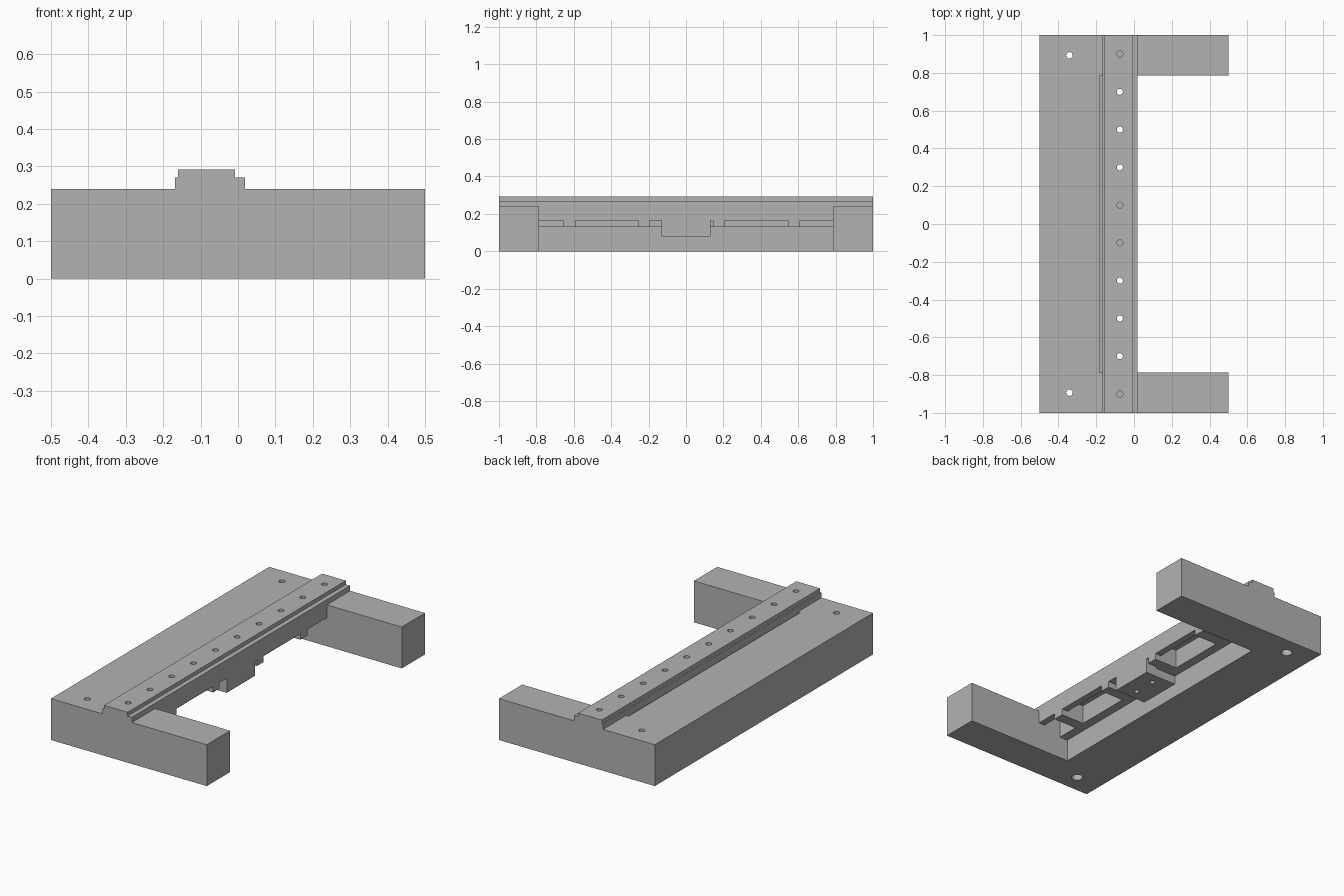
import bpy
import bmesh
from mathutils import Matrix, Vector

cube = bpy.data.objects.get("Cube")
if cube:
    bpy.data.objects.remove(cube, do_unlink=True)

grey = bpy.data.materials.new("machined grey")
grey.use_nodes = True
grey.diffuse_color = (0.45, 0.45, 0.45, 1)
grey.node_tree.nodes["Principled BSDF"].inputs["Base Color"].default_value = grey.diffuse_color


def finish(name, bm):
    bmesh.ops.recalc_face_normals(bm, faces=bm.faces)
    mesh = bpy.data.meshes.new(name)
    bm.to_mesh(mesh)
    bm.free()
    mesh.materials.append(grey)
    obj = bpy.data.objects.new(name, mesh)
    bpy.context.collection.objects.link(obj)
    return obj


def extrude(name, points, offset):
    """Solid made by sweeping a flat outline along an offset."""
    bm = bmesh.new()
    face = bm.faces.new([bm.verts.new(p) for p in points])
    ext = bmesh.ops.extrude_face_region(bm, geom=[face])
    verts = [g for g in ext["geom"] if isinstance(g, bmesh.types.BMVert)]
    bmesh.ops.translate(bm, verts=verts, vec=Vector(offset))
    return finish(name, bm)


def add_box(bm, xs, ys, zs):
    size = [b - a for a, b in (xs, ys, zs)]
    mid = [(a + b) / 2 for a, b in (xs, ys, zs)]
    bmesh.ops.create_cube(bm, size=1, matrix=Matrix.Translation(mid) @ Matrix.Diagonal((*size, 1)))


def add_hole(bm, x, y, r, z0, z1):
    bmesh.ops.create_cone(bm, cap_ends=True, segments=24, radius1=r, radius2=r, depth=z1 - z0,
                          matrix=Matrix.Translation((x, y, (z0 + z1) / 2)))


def cut(obj, bm):
    """Subtract the cutter solids from the part."""
    cutter = finish("cutter", bm)
    cutter.hide_render = True
    mod = obj.modifiers.new("cut", 'BOOLEAN')
    mod.operation = 'DIFFERENCE'
    mod.solver = 'EXACT'
    mod.object = cutter
    graph = bpy.context.evaluated_depsgraph_get()
    mesh = bpy.data.meshes.new_from_object(obj.evaluated_get(graph))
    obj.modifiers.clear()
    obj.data = mesh
    bpy.data.objects.remove(cutter, do_unlink=True)


ARM, INNER, DECK = 0.787, -0.183, 0.24
HOLE_X = -0.075

# U-shaped base with two counterbored mounting holes
outline = [(-0.5, -1), (0.5, -1), (0.5, -ARM), (INNER, -ARM),
           (INNER, ARM), (0.5, ARM), (0.5, 1), (-0.5, 1)]
base = extrude("base", [(x, y, 0) for x, y in outline], (0, 0, DECK))
for r, z0, z1 in ((0.017, -0.1, 0.4), (0.03, -0.1, 0.05)):
    bm = bmesh.new()
    for y in (-0.893, 0.893):
        add_hole(bm, -0.342, y, r, z0, z1)
    cut(base, bm)

# Stepped guide rail running the full length
profile = [(-0.168, DECK), (0.019, DECK), (0.019, 0.27), (-0.008, 0.27),
           (-0.008, 0.292), (-0.16, 0.292), (-0.16, 0.27), (-0.168, 0.27)]
rail = extrude("guide_rail", [(x, -1, z) for x, z in profile], (0, 2, 0))
bm = bmesh.new()
for i in range(10):
    y = -0.9 + 0.2 * i
    blind = i in (0, 4, 5, 9)
    add_hole(bm, HOLE_X, y, 0.016, 0.255 if blind else 0.1, 0.4)
cut(rail, bm)

# Beam under the rail, with a narrow slot along its back
profile = [(INNER, 0.13), (0.019, 0.13), (0.019, DECK), (-0.168, DECK),
           (-0.168, 0.2), (INNER, 0.2)]
beam = extrude("beam", [(x, -ARM, z) for x, z in profile], (0, 2 * ARM, 0))

# Deep pockets in the underside of the beam
bm = bmesh.new()
for y0, y1 in ((-0.9, -0.655), (-0.59, -0.255), (0.205, 0.545), (0.61, 0.9)):
    add_box(bm, (-0.13, -0.02), (y0, y1), (0.05, 0.3))
cut(beam, bm)

# Shallow notches along the front edge, leaving four tabs
bm = bmesh.new()
for y0, y1 in ((-0.9, -0.655), (-0.59, -0.255), (-0.195, -0.12),
               (0.12, 0.145), (0.205, 0.545), (0.61, 0.9)):
    add_box(bm, (-0.05, 0.1), (y0, y1), (0.05, 0.165))
cut(beam, bm)

# Centre block with two blind holes underneath
bm = bmesh.new()
add_box(bm, (INNER, 0.019), (-0.13, 0.13), (0.08, 0.18))
block = finish("centre_block", bm)
bm = bmesh.new()
for y in (-0.067, 0.067):
    add_hole(bm, HOLE_X, y, 0.014, 0, 0.13)
cut(block, bm)
